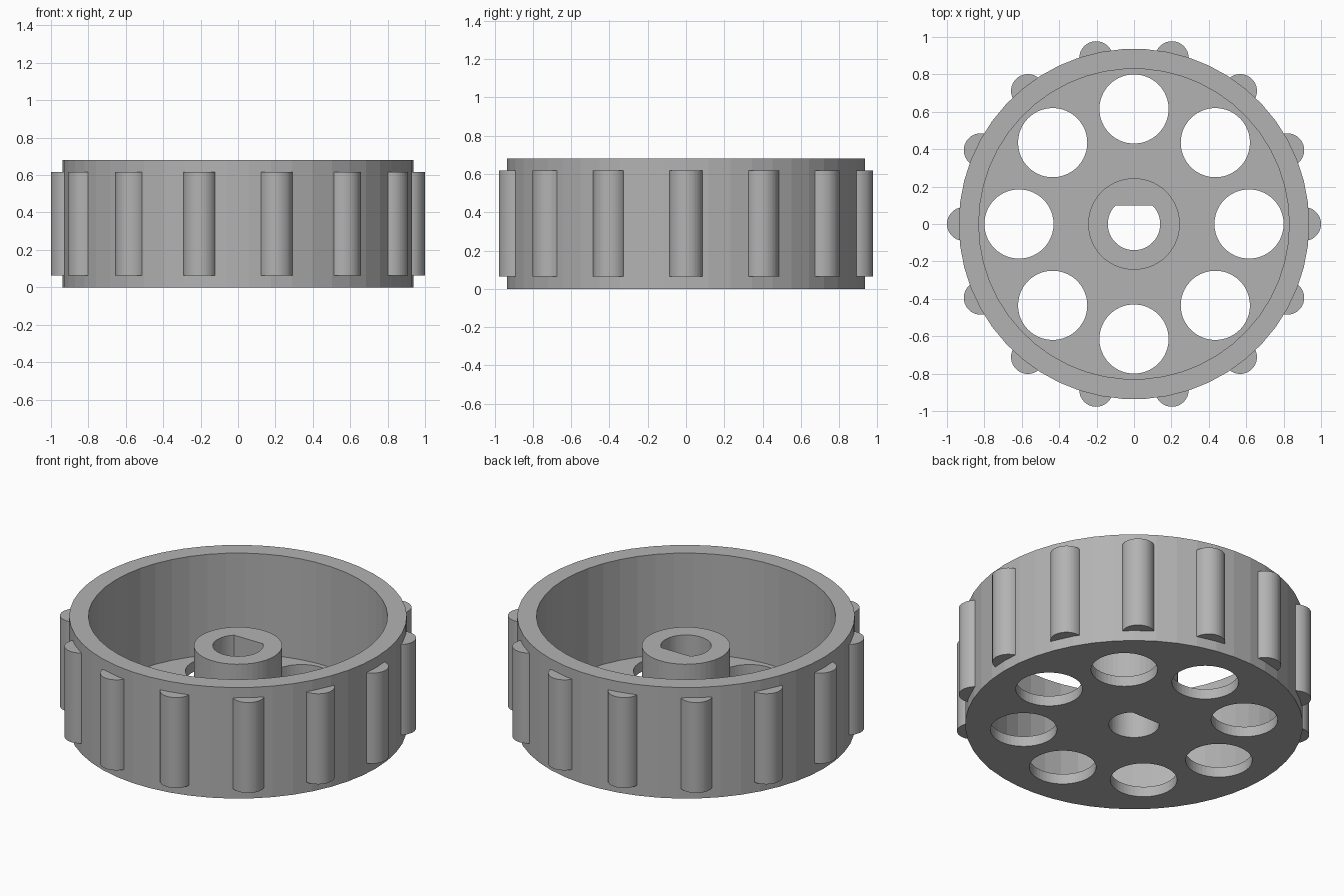
import bpy, bmesh
from math import cos, sin, pi, tau, radians, sqrt
from mathutils import Matrix

SIDES = 50
WHEEL_R, INNER_R, HEIGHT = 0.937, 0.83, 0.68
FLOOR = 0.063
HUB_R, HUB_TOP = 0.245, 0.5
BORE_R, BORE_FLAT = 0.14, 0.1
HOLE_R, HOLE_DIST, HOLES = 0.185, 0.615, 8
GRIP_R, GRIP_DIST, GRIPS = 0.09, 0.91, 14

cube = bpy.data.objects.get("Cube")
if cube:
    bpy.data.objects.remove(cube, do_unlink=True)

grey = bpy.data.materials.new("plain grey")
grey.use_nodes = True
colour = (0.45, 0.45, 0.45, 1)
grey.diffuse_color = colour
grey.node_tree.nodes["Principled BSDF"].inputs["Base Color"].default_value = colour


def finish(name, bm):
    bmesh.ops.recalc_face_normals(bm, faces=bm.faces)
    mesh = bpy.data.meshes.new(name)
    bm.to_mesh(mesh)
    bm.free()
    mesh.materials.append(grey)
    ob = bpy.data.objects.new(name, mesh)
    bpy.context.collection.objects.link(ob)
    return ob


def prism(bm, outline, z0, z1):
    """Add an upright solid with the given outline."""
    low = [bm.verts.new((x, y, z0)) for x, y in outline]
    high = [bm.verts.new((x, y, z1)) for x, y in outline]
    bm.faces.new(low[::-1])
    bm.faces.new(high)
    n = len(outline)
    for i in range(n):
        j = (i + 1) % n
        bm.faces.new((low[i], low[j], high[j], high[i]))
    return low + high


def arc(r, start, end, steps, cx=0, cy=0):
    return [(cx + r * cos(start + (end - start) * i / steps),
             cy + r * sin(start + (end - start) * i / steps))
            for i in range(steps + 1)]


# Wheel: rim, floor and hub turned from one profile
bm = bmesh.new()
profile = [(0, 0), (WHEEL_R, 0), (WHEEL_R, HEIGHT), (INNER_R, HEIGHT),
           (INNER_R, FLOOR), (HUB_R, FLOOR), (HUB_R, HUB_TOP), (0, HUB_TOP)]
points = [bm.verts.new((r, 0, z)) for r, z in profile]
edges = [bm.edges.new(pair) for pair in zip(points, points[1:])]
bmesh.ops.spin(bm, geom=points + edges, cent=(0, 0, 0), axis=(0, 0, 1),
               angle=tau, steps=SIDES, use_merge=False)
bmesh.ops.remove_doubles(bm, verts=bm.verts, dist=0.0001)
wheel = finish("wheel", bm)

# Cutter: ring of round holes and a bore with one flat side
bm = bmesh.new()
for k in range(HOLES):
    a = tau * k / HOLES
    prism(bm, arc(HOLE_R, 0, tau, SIDES, HOLE_DIST * cos(a), HOLE_DIST * sin(a))[:-1],
          -0.1, FLOOR + 0.1)
flat_x = sqrt(BORE_R ** 2 - BORE_FLAT ** 2)
edge_angle = pi / 2 - math_angle if (math_angle := 0) else None
flat_angle = radians(45.58)
prism(bm, arc(BORE_R, pi - flat_angle, tau + flat_angle, SIDES), -0.1, HEIGHT)
cutter = finish("hole_cutter", bm)
cutter.hide_render = True
cutter.hide_viewport = True

cut = wheel.modifiers.new("holes", "BOOLEAN")
cut.operation = "DIFFERENCE"
cut.solver = "EXACT"
cut.object = cutter

# Grips: half-round ribs around the rim
bm = bmesh.new()
for k in range(GRIPS):
    rib = prism(bm, arc(GRIP_R, -pi / 2, pi / 2, SIDES // 2, GRIP_DIST),
                FLOOR, HEIGHT - FLOOR)
    bmesh.ops.rotate(bm, verts=rib, cent=(0, 0, 0),
                     matrix=Matrix.Rotation(tau * k / GRIPS, 3, "Z"))
finish("grip_ribs", bm)
